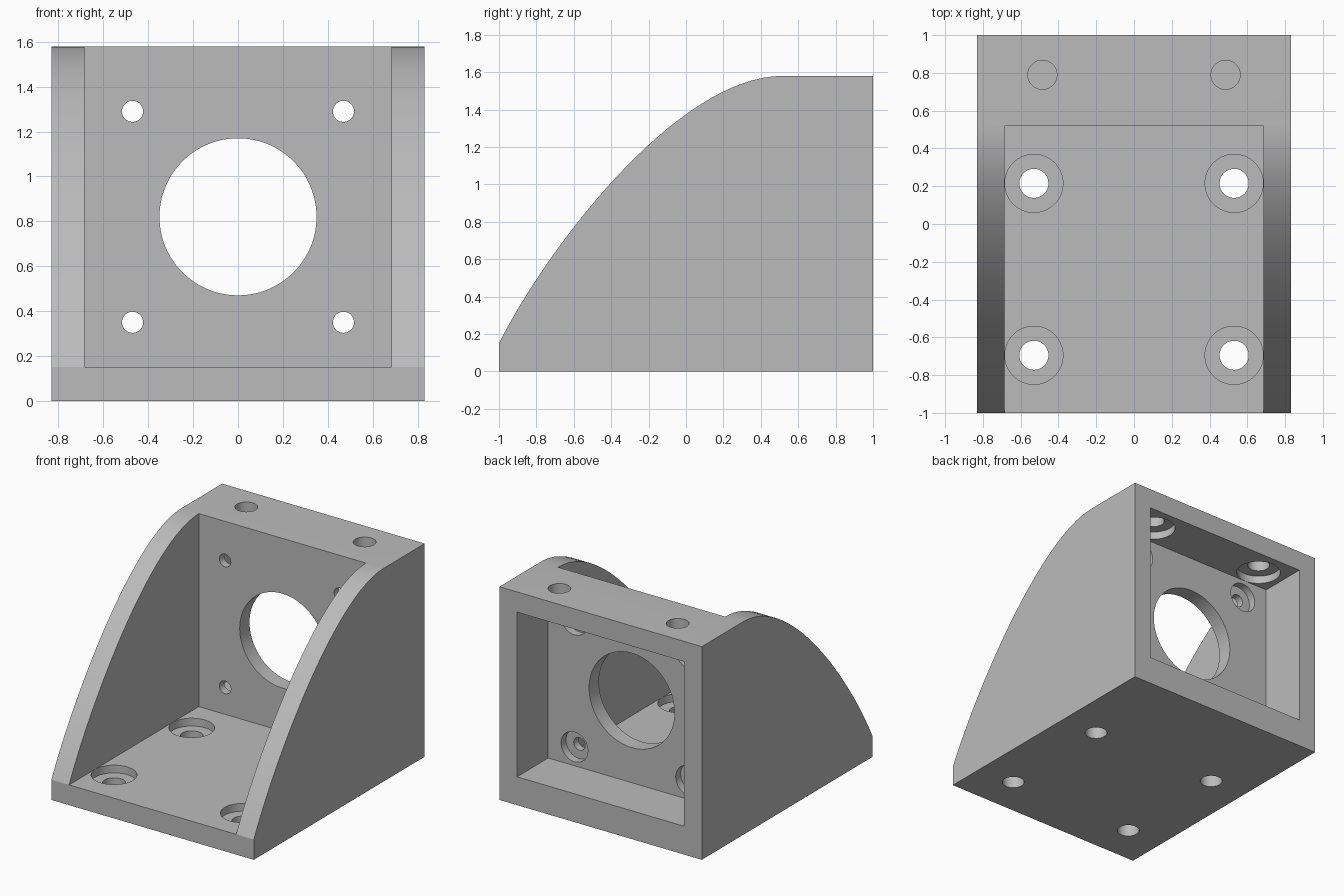
import bpy, bmesh, math
from mathutils import Matrix, Vector
from mathutils.geometry import interpolate_bezier

cube = bpy.data.objects.get("Cube")
if cube:
    bpy.data.objects.remove(cube, do_unlink=True)

WIDTH, HEIGHT = 0.83, 1.58      # half width, full height
INNER = 0.685                   # half width between the side walls
FLOOR = 0.15
WALL_FRONT, WALL_BACK = 0.52, 0.635
MID_Z = 0.82                    # height of the central bore

grey = bpy.data.materials.new("plain_grey")
grey.use_nodes = True
grey.diffuse_color = (0.5, 0.5, 0.5, 1)
grey.node_tree.nodes["Principled BSDF"].inputs["Base Color"].default_value = (0.5, 0.5, 0.5, 1)


def make_object(name, bm):
    bmesh.ops.recalc_face_normals(bm, faces=bm.faces)
    mesh = bpy.data.meshes.new(name)
    bm.to_mesh(mesh)
    bm.free()
    mesh.materials.append(grey)
    obj = bpy.data.objects.new(name, mesh)
    bpy.context.collection.objects.link(obj)
    return obj


def box(name, low, high):
    low, high = Vector(low), Vector(high)
    bm = bmesh.new()
    matrix = Matrix.Translation((low + high) / 2) @ Matrix.Diagonal((high - low).to_4d())
    bmesh.ops.create_cube(bm, size=1, matrix=matrix)
    return make_object(name, bm)


def stepped_pin(bm, matrix, steps, sides=48):
    """Closed turned solid along local z; steps are (radius, z) pairs."""
    rings = []
    for radius, z in steps:
        angles = [math.tau * (i + 0.5) / sides for i in range(sides)]
        rings.append([bm.verts.new(matrix @ Vector((radius * math.cos(a), radius * math.sin(a), z)))
                      for a in angles])
    for lower, upper in zip(rings, rings[1:]):
        for i in range(sides):
            j = (i + 1) % sides
            bm.faces.new((lower[i], lower[j], upper[j], upper[i]))
    bm.faces.new(rings[0])
    bm.faces.new(rings[-1])


def counterbore(bm, centre, axis, hole, bore, through=0.3, depth=0.058, above=0.03):
    """Screw hole whose wide recess opens toward the axis direction."""
    turn = Vector((0, 0, 1)).rotation_difference(Vector(axis)).to_matrix().to_4x4()
    stepped_pin(bm, Matrix.Translation(centre) @ turn,
                [(hole, -through), (hole, -depth), (bore, -depth), (bore, above)])


def cut(target, cutter):
    cutter.hide_render = True
    mod = target.modifiers.new("cut", 'BOOLEAN')
    mod.operation = 'DIFFERENCE'
    mod.solver = 'EXACT'
    mod.object = cutter
    bpy.context.view_layer.objects.active = target
    bpy.ops.object.modifier_apply(modifier=mod.name)
    bpy.data.objects.remove(cutter, do_unlink=True)


# Bracket body: curved side profile swept across the width
curve = interpolate_bezier(Vector((-1, FLOOR)), Vector((-0.75, 0.65)),
                           Vector((-0.05, HEIGHT)), Vector((WALL_FRONT, HEIGHT)), 33)
profile = [(1, HEIGHT), (1, 0), (-1, 0)] + [(p[0], p[1]) for p in curve]
bm = bmesh.new()
face = bm.faces.new([bm.verts.new((-WIDTH, y, z)) for y, z in profile])
sweep = bmesh.ops.extrude_face_region(bm, geom=[face])
bmesh.ops.translate(bm, vec=(2 * WIDTH, 0, 0),
                    verts=[v for v in sweep["geom"] if isinstance(v, bmesh.types.BMVert)])
bracket = make_object("motor_bracket", bm)

# Open front bay and rear pocket
cut(bracket, box("front_bay", (-INNER, -2, FLOOR), (INNER, WALL_FRONT, 2)))
cut(bracket, box("rear_pocket", (-INNER, WALL_BACK, 0.21), (INNER, 2, 1.43)))

# Large shaft bore and all counterbored screw holes
bm = bmesh.new()
through_wall = Matrix.Translation((0, WALL_FRONT, MID_Z)) @ Matrix.Rotation(math.pi / 2, 4, 'X')
stepped_pin(bm, through_wall, [(0.35, -0.3), (0.35, 0.1)], 96)
for side in (-1, 1):
    for y in (0.215, -0.695):
        counterbore(bm, (side * 0.53, y, FLOOR), (0, 0, 1), 0.077, 0.154)
    for dz in (-0.47, 0.47):
        counterbore(bm, (side * 0.47, WALL_BACK, MID_Z + dz), (0, 1, 0), 0.047, 0.11)
    counterbore(bm, (side * 0.485, 0.79, 1.43), (0, 0, -1), 0.077, 0.154)
cut(bracket, make_object("hole_cutters", bm))

# Smooth the curved rims and bores, keep the corners crisp
bpy.ops.object.select_all(action='DESELECT')
bracket.select_set(True)
bpy.context.view_layer.objects.active = bracket
bpy.ops.object.shade_smooth_by_angle(angle=math.radians(25))
